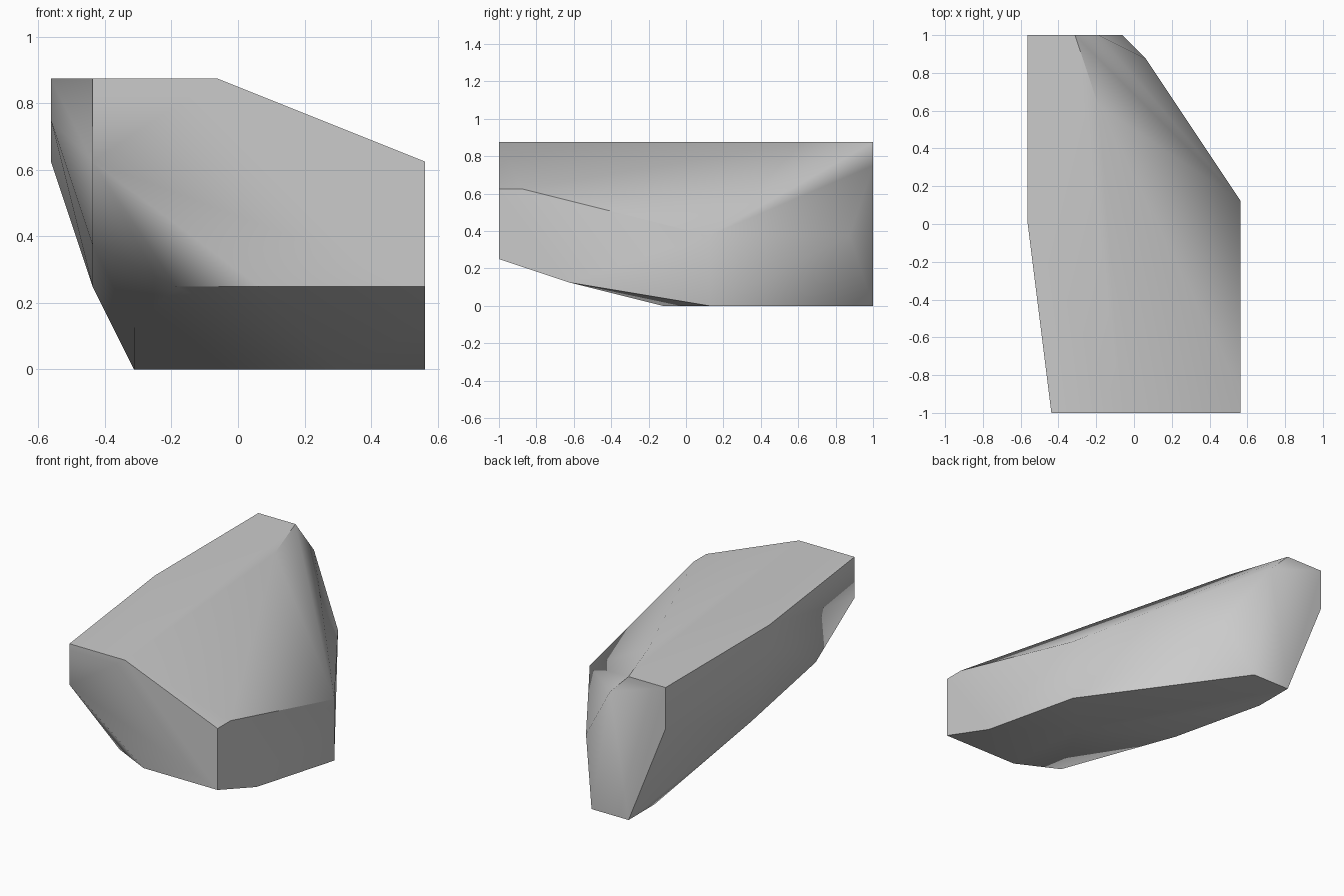
import bpy
import bmesh
import math
from mathutils import Vector

cube = bpy.data.objects.get("Cube")
if cube:
    bpy.data.objects.remove(cube, do_unlink=True)

STEP = 1 / 16  # every corner of the rock lies on this grid


def flat_material(name, value):
    mat = bpy.data.materials.new(name)
    mat.use_nodes = True
    colour = (value, value, value, 1)
    mat.diffuse_color = colour
    for node in mat.node_tree.nodes:
        if node.type == 'BSDF_PRINCIPLED':
            node.inputs["Base Color"].default_value = colour
    return mat


# Flat cut outlines: front and back as (x, z), side as (y, z)
front_cut = [(-7, 14), (-1, 14), (9, 10), (9, 4), (1, 4), (-7, 10)]
back_cut = [(-9, 14), (-5, 14), (-3, 12), (-1, 0), (-5, 0), (-9, 10)]
side_cut = [(-14, 10), (2, 6), (2, 0), (-10, 2)]

# Free corners between the cuts
outer_flank = [(-9, 0, 14), (-9, 0, 12), (-7, -10, 6), (-7, 0, 4), (-5, 0, 2)]
underside = [(-5, 12, 0), (5, -2, 0), (-3, -14, 4)]
shoulder = [(-3, 10, 14), (1, 14, 6)]

corners = [(x, -16, z) for x, z in front_cut]
corners += [(x, 16, z) for x, z in back_cut]
corners += [(9, y, z) for y, z in side_cut]
corners += outer_flank + underside + shoulder

# Wrap the corners in one closed faceted body
bm = bmesh.new()
for corner in corners:
    bm.verts.new(Vector(corner) * STEP)
bmesh.ops.convex_hull(bm, input=bm.verts[:])
loose = [v for v in bm.verts if not v.link_faces]
bmesh.ops.delete(bm, geom=loose, context='VERTS')
bmesh.ops.dissolve_limit(bm, angle_limit=math.radians(0.5),
                         verts=bm.verts[:], edges=bm.edges[:])
bmesh.ops.recalc_face_normals(bm, faces=bm.faces[:])

mesh = bpy.data.meshes.new("rock_chunk")
bm.to_mesh(mesh)
bm.free()
mesh.materials.append(flat_material("stone_grey", 0.6))

rock = bpy.data.objects.new("rock_chunk", mesh)
bpy.context.collection.objects.link(rock)

# Soft slopes, crisp cuts
bpy.ops.object.select_all(action='DESELECT')
rock.select_set(True)
bpy.context.view_layer.objects.active = rock
bpy.ops.object.shade_smooth_by_angle(angle=math.radians(40))
